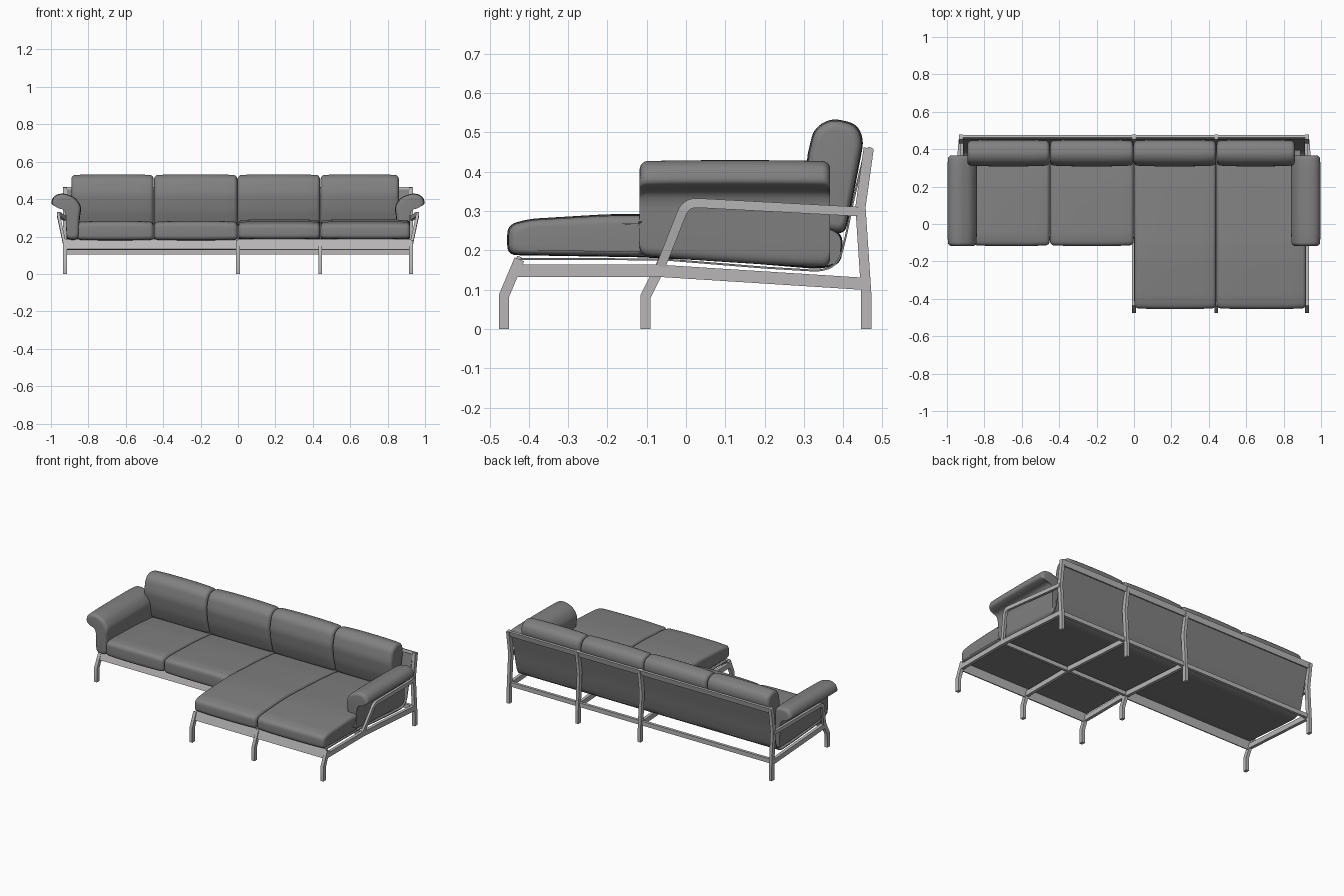
import bpy, bmesh, math
from mathutils import Vector

if "Cube" in bpy.data.objects:
    bpy.data.objects.remove(bpy.data.objects["Cube"])


def material(name, rgb):
    m = bpy.data.materials.new(name)
    m.use_nodes = True
    m.diffuse_color = (*rgb, 1)
    m.node_tree.nodes["Principled BSDF"].inputs["Base Color"].default_value = (*rgb, 1)
    return m


LEATHER = material("grey leather", (0.22, 0.22, 0.22))
METAL = material("light metal", (0.48, 0.47, 0.47))


def finish(name, bm, mat, angle):
    bmesh.ops.recalc_face_normals(bm, faces=bm.faces)
    mesh = bpy.data.meshes.new(name)
    bm.to_mesh(mesh)
    bm.free()
    mesh.materials.append(mat)
    ob = bpy.data.objects.new(name, mesh)
    bpy.context.collection.objects.link(ob)
    bpy.ops.object.select_all(action="DESELECT")
    ob.select_set(True)
    bpy.context.view_layer.objects.active = ob
    bpy.ops.object.shade_smooth_by_angle(angle=math.radians(angle))
    return ob


def loft(name, rings, mat, angle):
    """Skin a row of equal rings and close both ends."""
    bm = bmesh.new()
    rows = [[bm.verts.new(p) for p in ring] for ring in rings]
    n = len(rows[0])
    for a, b in zip(rows, rows[1:]):
        for i in range(n):
            j = (i + 1) % n
            bm.faces.new((a[i], a[j], b[j], b[i]))
    bm.faces.new(rows[0])
    bm.faces.new(rows[-1])
    return finish(name, bm, mat, angle)


def rounded(points, radius, closed=True, steps=5):
    """Replace the corners of a path by short curves."""
    pts = [Vector(p) for p in points]
    out = []
    for i, p in enumerate(pts):
        if not closed and i in (0, len(pts) - 1):
            out.append(p)
            continue
        a, b = pts[i - 1] - p, pts[(i + 1) % len(pts)] - p
        a *= min(radius / a.length, 0.48)
        b *= min(radius / b.length, 0.48)
        for s in range(steps + 1):
            t = s / steps
            out.append(p + a * (1 - t) ** 2 + b * t ** 2)
    return out


def pillow(name, profile, lo, hi, along="x", radius=0.02, corner=0.025, puff=0.005, tweak=None):
    """Stuffed cushion: rounded profile swept from lo to hi with soft ends."""
    ring = rounded(profile, corner)
    us, vs = [p.x for p in ring], [p.y for p in ring]
    cu, cv = (min(us) + max(us)) / 2, (min(vs) + max(vs)) / 2
    hu, hv = max(us) - cu, max(vs) - cv
    soft = [math.pi / 2 * k / 5 for k in range(6)]
    stations = [(lo + radius * (1 - math.cos(a)), radius * (1 - math.sin(a))) for a in soft]
    ends = [(lo + hi - s, inset) for s, inset in reversed(stations)]
    inner = [lo + radius + (hi - lo - 2 * radius) * k / 8 for k in range(1, 8)]
    stations += [(s, 0) for s in inner] + ends
    mid, half = (lo + hi) / 2, (hi - lo) / 2
    rings = []
    for s, inset in stations:
        inset += puff * abs((s - mid) / half) ** 3
        row = []
        for p in ring:
            u = cu + (p.x - cu) * (1 - inset / hu)
            v = cv + (p.y - cv) * (1 - inset / hv)
            q = (s, u, v) if along == "x" else (u, s, v)
            row.append(tweak(*q) if tweak else q)
        rings.append(row)
    return loft(name, rings, LEATHER, 50)


def bar(name, path, width, thick, mat=METAL):
    """Flat bar along a path of (x, y, z); width lies in the side plane, thick along x."""
    pts = [Vector(p) for p in path]
    rings = []
    for i, p in enumerate(pts):
        dirs = []
        for a, b in ((i - 1, i), (i, i + 1)):
            if a >= 0 and b < len(pts):
                d = pts[b] - pts[a]
                dirs.append(Vector((0, d.y, d.z)).normalized())
        t = sum(dirs, Vector()).normalized()
        off = Vector((0, -t.z, t.y)) * (width / 2 / max(t.dot(dirs[0]), 0.5))
        side = Vector((thick / 2, 0, 0))
        rings.append([p + off + side, p - off + side, p - off - side, p + off - side])
    return loft(name, rings, mat, 30)


def side_bar(name, x, path, width=0.026, thick=0.02):
    return bar(name, [(x, y, z) for y, z in path], width, thick)


def cross_rail(name, x0, x1, path, width, mat=METAL):
    return bar(name, [((x0 + x1) / 2, y, z) for y, z in path], width, x1 - x0, mat)


# Frame legs, posts and side rails
END, MID = 0.925, 0.44
FRONT_LEG = [(-0.103, 0), (-0.103, 0.083), (-0.062, 0.165)]
CHAISE_LEG = [(-0.463, 0), (-0.463, 0.085), (-0.424, 0.177)]
REAR_POST = [(0.459, 0), (0.459, 0.085), (0.444, 0.31), (0.465, 0.46)]
for label, x in (("right", -END), ("centre", 0), ("inner", MID), ("left", END)):
    side_bar(label + "_rear_post", x, REAR_POST)
    rail = [(-0.07, 0.148), (0.45, 0.115)]
    if x >= 0:
        rail.insert(0, (-0.44, 0.148))
        side_bar(label + "_chaise_leg", x, CHAISE_LEG)
    side_bar(label + "_side_rail", x, rail, 0.031)
    if x <= 0:
        side_bar(label + "_front_leg", x, FRONT_LEG)

# Arm supports, splayed outward at the front
for label, s in (("right", -1), ("left", 1)):
    path = [(s * END, -0.068, 0.15), (s * 0.962, 0.0, 0.322), (s * 0.93, 0.45, 0.298)]
    bar(label + "_arm_support", rounded(path, 0.03, closed=False), 0.024, 0.016)

# Rails running across
cross_rail("seat_front_rail", -END, 0, [(-0.082, 0.13), (-0.062, 0.184)], 0.012)
cross_rail("chaise_front_rail", 0, END, [(-0.442, 0.13), (-0.424, 0.184)], 0.012)
cross_rail("chaise_middle_rail", 0, END, [(-0.066, 0.136), (-0.066, 0.162)], 0.016)
cross_rail("rear_lower_rail", -END, END, [(0.448, 0.103), (0.448, 0.13)], 0.018)
cross_rail("back_top_rail", -0.935, 0.932, [(0.460, 0.428), (0.469, 0.462)], 0.012)

# Leather sling under the seats and behind the back
SLING = [(0.455, 0.45), (0.424, 0.32), (0.408, 0.24), (0.39, 0.17), (0.35, 0.147),
         (0.2, 0.156), (-0.06, 0.177)]
sling = [p.to_tuple() for p in rounded(SLING, 0.03, closed=False)]
cross_rail("seat_sling", -0.915, 0, sling, 0.005, LEATHER)
cross_rail("chaise_sling", 0, 0.915, sling + [(-0.42, 0.178)], 0.005, LEATHER)

# Seat cushions
SEAT = [(-0.118, 0.182), (-0.118, 0.275), (-0.06, 0.284), (0.2, 0.275), (0.36, 0.26),
        (0.40, 0.24), (0.395, 0.165), (0.34, 0.152), (0.1, 0.172)]
CHAISE = [(-0.455, 0.188), (-0.455, 0.265), (-0.40, 0.28), (-0.2, 0.292), (-0.1, 0.292)]
CHAISE += SEAT[3:] + [(-0.1, 0.182)]
pillow("seat_cushion_right", SEAT, -0.86, -0.451)
pillow("seat_cushion_centre", SEAT, -0.449, -0.002)
pillow("chaise_cushion_inner", CHAISE, 0.002, 0.438)


def beside_arm(x, y, z):
    return (min(x, 0.89), y, z) if y > -0.11 else (x, y, z)


pillow("chaise_cushion_left", CHAISE, 0.442, 0.92, tweak=beside_arm)

# Back cushions
BACK = [(0.345, 0.25), (0.318, 0.34), (0.306, 0.43), (0.325, 0.51), (0.37, 0.537), (0.435, 0.522),
        (0.453, 0.48), (0.43, 0.36), (0.405, 0.24)]
for label, lo, hi in (("right", -0.89, -0.452), ("centre_right", -0.448, -0.004),
                      ("centre_left", -0.002, 0.438), ("left", 0.442, 0.86)):
    pillow("back_cushion_" + label, BACK, lo, hi)

# Padded arms with an outward roll, hanging lower toward the rear
ARM = [(0.85, 0.183), (0.846, 0.30), (0.836, 0.36), (0.87, 0.41), (0.935, 0.433),
       (0.985, 0.42), (1.003, 0.375), (0.975, 0.36), (0.935, 0.352), (0.92, 0.32), (0.917, 0.183)]


def droop(x, y, z):
    return x, y, z - 0.03 * max(0, (0.28 - z) / 0.1) * max(0, y + 0.1) / 0.46


for label, s in (("right", -1), ("left", 1)):
    pillow(label + "_arm", [(s * x, z) for x, z in ARM], -0.118, 0.367, along="y", puff=0.003, tweak=droop)
